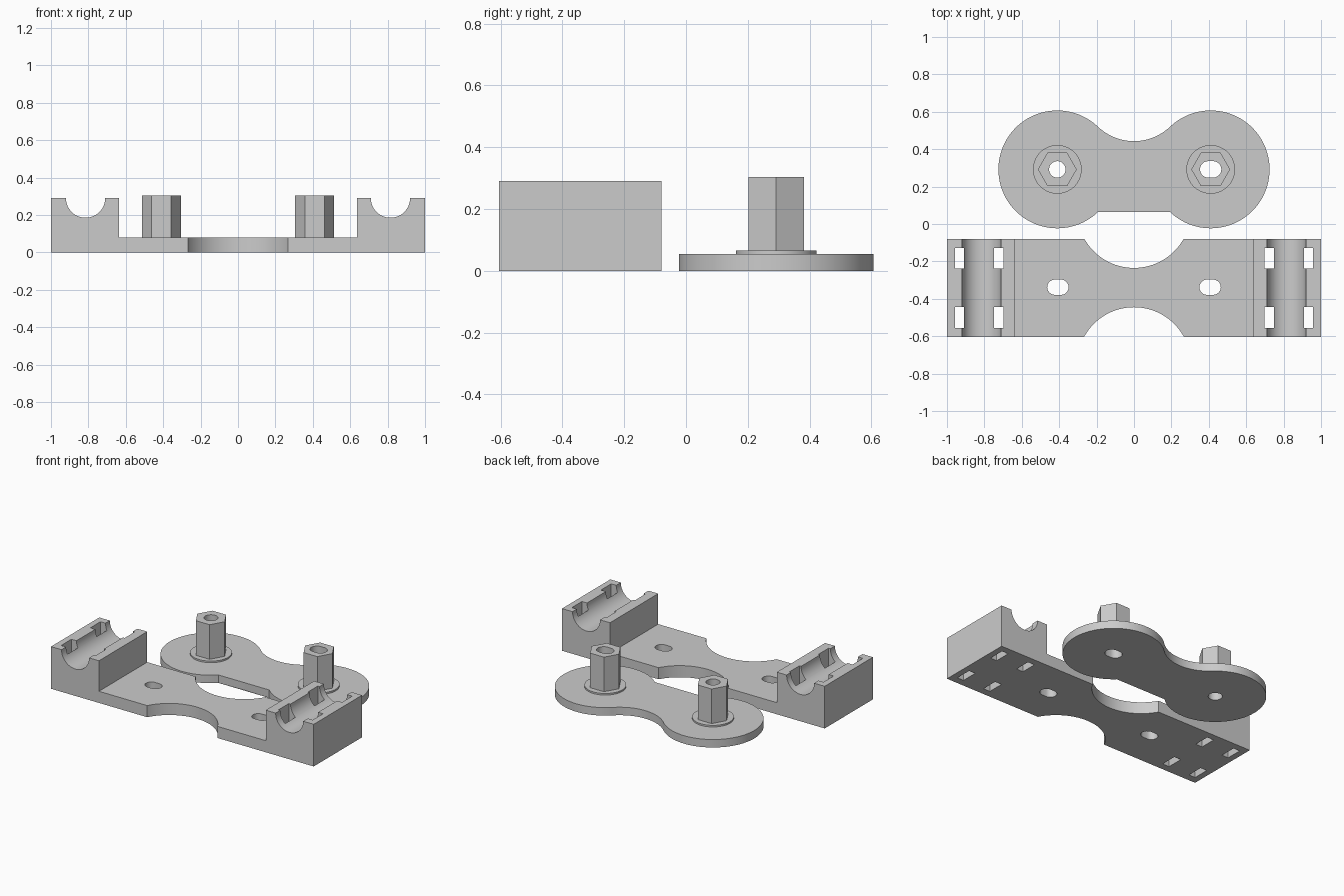
import bpy
import bmesh
from math import pi, cos, sin, atan2
from mathutils import Vector

if "Cube" in bpy.data.objects:
    bpy.data.objects.remove(bpy.data.objects["Cube"])

grey = bpy.data.materials.new("plain grey")
grey.use_nodes = True
grey.diffuse_color = (0.6, 0.6, 0.6, 1)
grey.node_tree.nodes["Principled BSDF"].inputs["Base Color"].default_value = (0.6, 0.6, 0.6, 1)


def arc(cx, cy, r, start, end, steps):
    """Points along a circular arc, both ends included."""
    angles = [start + (end - start) * i / steps for i in range(steps + 1)]
    return [(cx + r * cos(a), cy + r * sin(a)) for a in angles]


def disc(cx, cy, r, sides):
    return arc(cx, cy, r, 0, 2 * pi, sides)[:-1]


def slot(cx, cy, half_length, r):
    d = half_length - r
    return arc(cx + d, cy, r, -pi / 2, pi / 2, 12) + arc(cx - d, cy, r, pi / 2, 3 * pi / 2, 12)


def rect(x0, x1, y0, y1):
    return [(x0, y0), (x1, y0), (x1, y1), (x0, y1)]


def prism(name, outline, low, high, along_y=False):
    """Extrude an outline along z, or an x-z outline along y."""
    bm = bmesh.new()
    place = (lambda u, v: Vector((u, low, v))) if along_y else (lambda u, v: Vector((u, v, low)))
    face = bm.faces.new([bm.verts.new(place(u, v)) for u, v in outline])
    top = bmesh.ops.extrude_face_region(bm, geom=[face])["geom"]
    shift = Vector((0, high - low, 0)) if along_y else Vector((0, 0, high - low))
    bmesh.ops.translate(bm, vec=shift, verts=[g for g in top if isinstance(g, bmesh.types.BMVert)])
    bmesh.ops.recalc_face_normals(bm, faces=bm.faces)
    mesh = bpy.data.meshes.new(name)
    bm.to_mesh(mesh)
    bm.free()
    mesh.materials.append(grey)
    obj = bpy.data.objects.new(name, mesh)
    bpy.context.collection.objects.link(obj)
    return obj


def cut(obj, outlines):
    """Cut vertical holes through an object, then drop the cutters."""
    cutters = [prism("cutter", o, -0.1, 0.5) for o in outlines]
    for c in cutters:
        c.hide_render = True
        mod = obj.modifiers.new("hole", 'BOOLEAN')
        mod.operation = 'DIFFERENCE'
        mod.solver = 'EXACT'
        mod.object = c
    graph = bpy.context.evaluated_depsgraph_get()
    mesh = bpy.data.meshes.new_from_object(obj.evaluated_get(graph))
    obj.modifiers.clear()
    obj.data = mesh
    for c in cutters:
        bpy.data.objects.remove(c)


def mirrored(points):
    return [(-x, y) for x, y in reversed(points)]


# Bracket: low bar with a grooved cradle block at each end
groove = arc(0.815, 0.29, 0.105, 2 * pi, pi, 32)
right_half = [(1, 0), (1, 0.29)] + groove + [(0.635, 0.29), (0.635, 0.08)]
bracket = prism("cradle_bracket", right_half + mirrored(right_half), -0.605, -0.08, True)

# Waist cutouts, screw slots and strap slots
holes = [disc(0, 0.069, 0.304, 96), disc(0, -0.749, 0.304, 96)]
for side in (-1, 1):
    holes.append(slot(side * 0.407, -0.338, 0.057, 0.041))
    for x0, x1 in ((0.697, 0.748), (0.909, 0.958)):
        for y0, y1 in ((-0.555, -0.443), (-0.237, -0.127)):
            xs = sorted((side * x0, side * x1))
            holes.append(rect(*xs, y0, y1))
cut(bracket, holes)

# Clamp plate: two round lobes joined by a concave neck
cx, cy, lobe, neck = 0.41, 0.292, 0.315, 0.279
rise = 0.151 + neck
bend = atan2(rise, -cx)
outline = arc(cx, cy, lobe, -bend, bend, 72)
outline += arc(0, cy + rise, neck, bend - pi, -bend, 24)[1:-1]
outline += arc(-cx, cy, lobe, pi - bend, pi + bend, 72)
outline += arc(0, cy - rise, neck, bend, pi - bend, 24)[::-1][1:-1]
plate = prism("clamp_plate", outline, 0, 0.055)

# Round bore on one side, slotted bore on the other
bores = {"right": (-cx, disc(-cx, cy, 0.044, 32)), "left": (cx, slot(cx, cy, 0.057, 0.044))}
cut(plate, [b for _, b in bores.values()])

parts = [bracket, plate]
for side, (x, bore) in bores.items():
    washer = prism(side + "_collar", disc(x, cy, 0.13, 64), 0.055, 0.066)
    post = prism(side + "_hex_post", disc(x, cy, 0.104, 6), 0.066, 0.304)
    for part in (washer, post):
        cut(part, [bore])
        parts.append(part)

# Smooth the round walls, keep edges sharp
bpy.ops.object.select_all(action='DESELECT')
for part in parts:
    part.select_set(True)
bpy.context.view_layer.objects.active = bracket
bpy.ops.object.shade_smooth_by_angle(angle=pi / 6)
